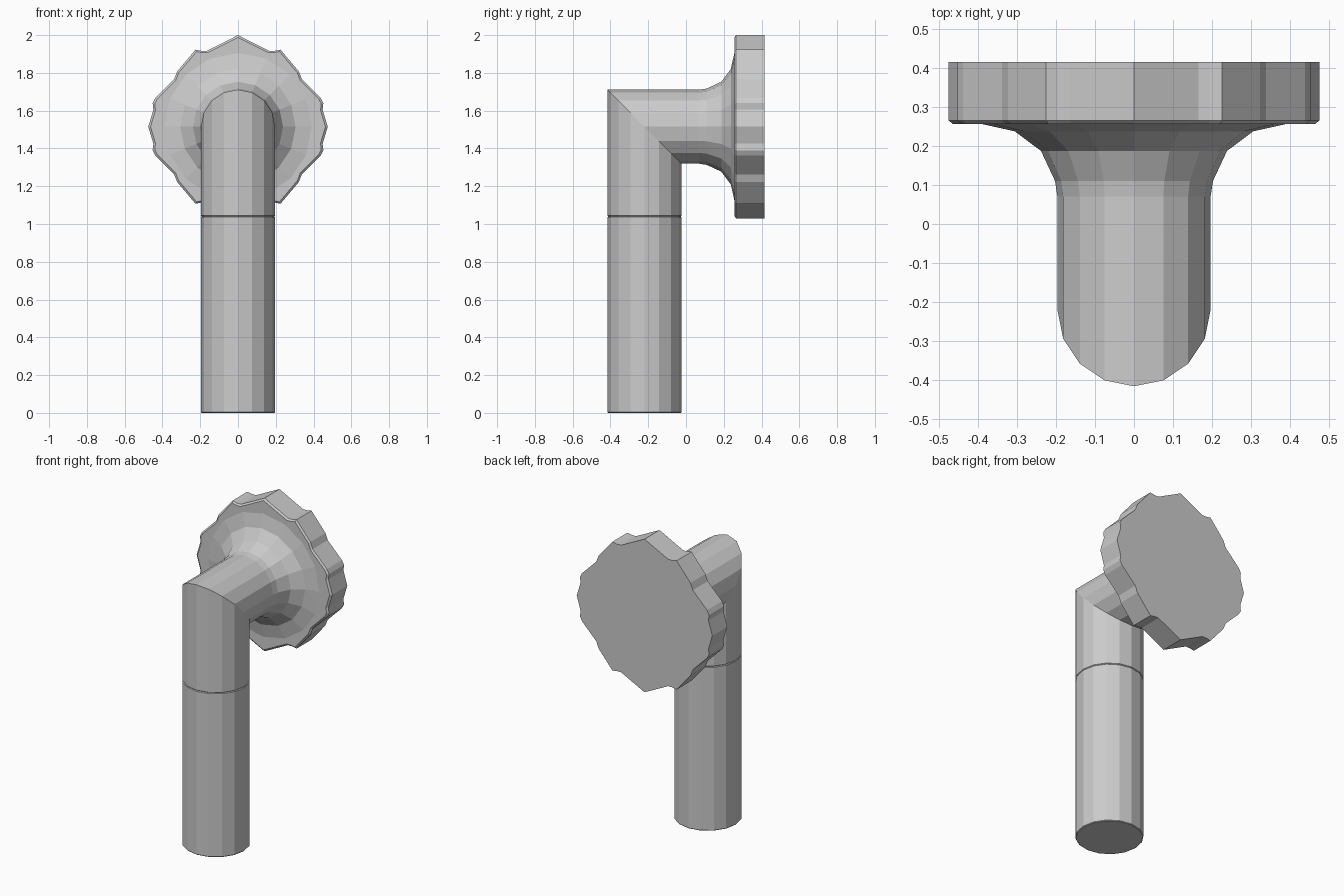
import bpy, bmesh
from math import sin, cos, pi

if "Cube" in bpy.data.objects:
    bpy.data.objects.remove(bpy.data.objects["Cube"])

N = 16            # sides of the pipe
R = 0.196         # pipe radius
CY = -0.219       # y of the upright axis
CZ = 1.515        # z of the horizontal axis


def loft(name, rings):
    """Skin a list of equal-length point rings and cap both ends."""
    bm = bmesh.new()
    loops = [[bm.verts.new(p) for p in ring] for ring in rings]
    for a, b in zip(loops, loops[1:]):
        n = len(a)
        for i in range(n):
            j = (i + 1) % n
            bm.faces.new((a[i], a[j], b[j], b[i]))
    bm.faces.new(loops[0])
    bm.faces.new(loops[-1])
    bmesh.ops.recalc_face_normals(bm, faces=bm.faces)
    mesh = bpy.data.meshes.new(name)
    bm.to_mesh(mesh)
    bm.free()
    obj = bpy.data.objects.new(name, mesh)
    bpy.context.collection.objects.link(obj)
    return obj


ANG = [2 * pi * i / N for i in range(N)]


def upright(z, r=R):
    return [(r * sin(a), CY - r * cos(a), z) for a in ANG]


def level(y, r=R):
    return [(r * sin(a), y, CZ + r * cos(a)) for a in ANG]


# lower pipe with tiny chamfered rims
e = 0.004
loft("lower_pipe", [upright(0, R - e), upright(e), upright(1.04 - e), upright(1.04, R - e)])

# mitred elbow flaring out towards the wheel
mitre = [(R * sin(a), CY - R * cos(a), CZ + R * cos(a)) for a in ANG]
flare = [(0.07, R), (0.11, 0.202), (0.187, 0.238), (0.237, 0.305), (0.256, 0.39), (0.27, 0.39)]
loft("elbow_pipe", [upright(1.04, R - e), upright(1.04 + e), mitre]
     + [level(y, r) for y, r in flare])

# scalloped wheel: one quarter of the outline, mirrored both ways
quarter = [(0, 0.485), (0.165, 0.402), (0.195, 0.402), (0.225, 0.408), (0.322, 0.293),
           (0.338, 0.252), (0.438, 0.152), (0.452, 0.125), (0.448, 0.09), (0.475, 0)]
half = quarter + [(x, -z) for x, z in quarter[-2::-1]]
outline = half + [(-x, z) for x, z in half[-2:0:-1]]


def wheel_ring(y, s=1.0):
    return [(x * s, y, CZ + z * s) for x, z in outline]


loft("wheel", [wheel_ring(0.256, 0.975), wheel_ring(0.265), wheel_ring(0.415)])
